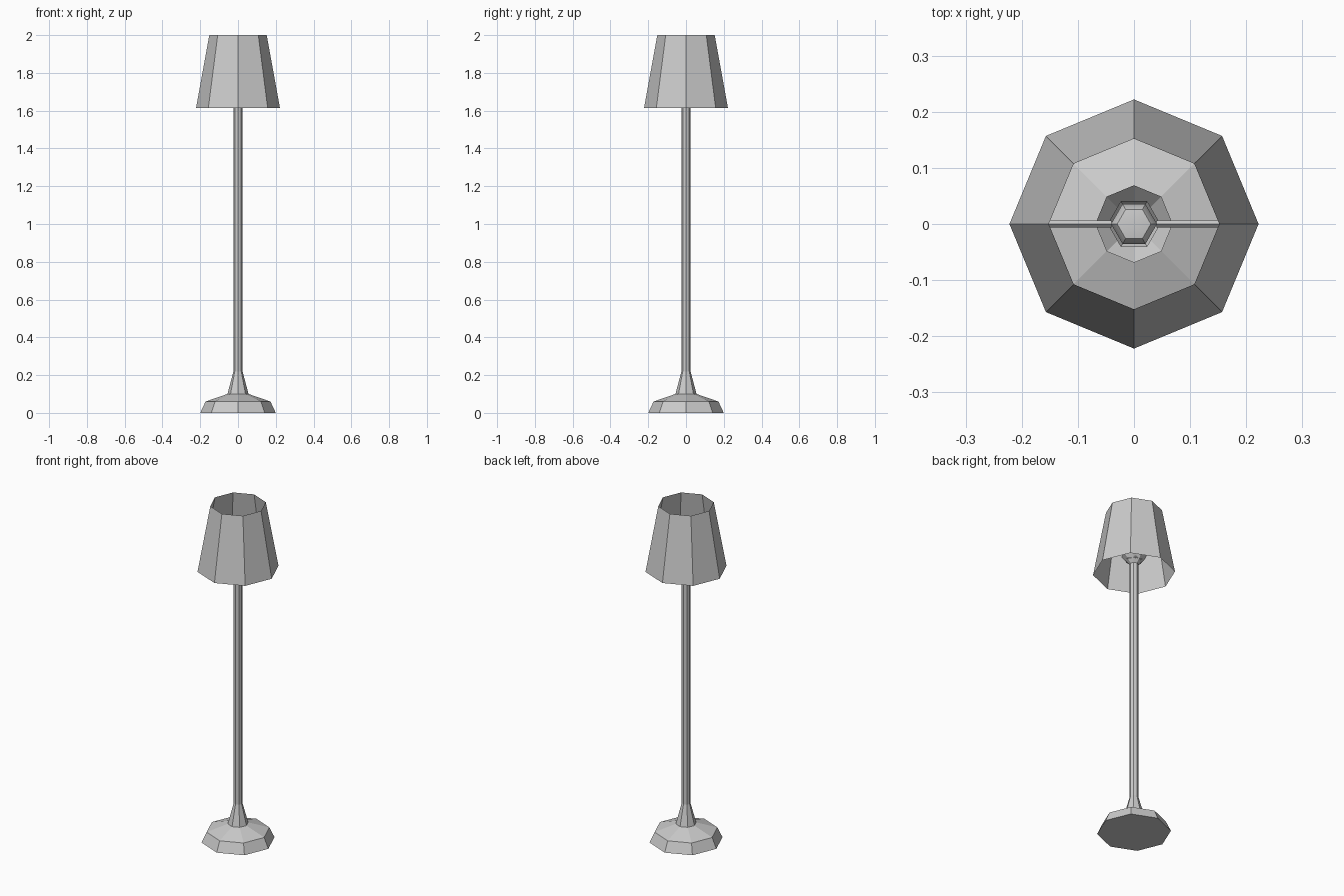
import bpy, bmesh, math
from mathutils import Matrix

cube = bpy.data.objects.get("Cube")
if cube:
    bpy.data.objects.remove(cube, do_unlink=True)

grey = bpy.data.materials.new("grey")
grey.use_nodes = True
colour = (0.6, 0.6, 0.6, 1)
grey.diffuse_color = colour
grey.node_tree.nodes["Principled BSDF"].inputs["Base Color"].default_value = colour


def finish(name, bm, outward=True):
    if outward:
        bmesh.ops.recalc_face_normals(bm, faces=bm.faces[:])
    mesh = bpy.data.meshes.new(name)
    bm.to_mesh(mesh)
    bm.free()
    mesh.materials.append(grey)
    obj = bpy.data.objects.new(name, mesh)
    bpy.context.collection.objects.link(obj)
    return obj


def lathe(name, profile, sides=8, outward=True):
    """Spin a (radius, height) profile, listed bottom to top, around z."""
    bm = bmesh.new()
    rings = []
    for r, z in profile:
        if r == 0:
            rings.append([bm.verts.new((0, 0, z))] * sides)
        else:
            angles = [math.tau * i / sides for i in range(sides)]
            rings.append([bm.verts.new((r * math.cos(a), r * math.sin(a), z)) for a in angles])
    for low, high in zip(rings, rings[1:]):
        for i in range(sides):
            j = (i + 1) % sides
            corners = dict.fromkeys((low[i], low[j], high[j], high[i]))
            bm.faces.new(list(corners))
    return finish(name, bm, outward)


# Weighted foot with tapering neck
lathe("base", [(0, 0), (0.2, 0), (0.172, 0.06), (0.056, 0.1), (0.024, 0.22)])

# Pole
lathe("pole", [(0.024, 0.22), (0.024, 1.68)], outward=False)

# Flared cup holding the bulb
lathe("bulb_cup", [(0.024, 1.67), (0.069, 1.72), (0.04, 1.69), (0, 1.69)], outward=False)

# Six-sided socket and bulb
lathe("bulb_socket", [(0.047, 1.69), (0.047, 1.79), (0.041, 1.78)], 6, outward=False)
bulb = lathe("bulb", [(0, 1.69), (0.041, 1.69), (0.041, 1.85), (0.03, 1.865), (0, 1.87)], 6)

# Open shade, a single thin sheet
lathe("shade", [(0.222, 1.615), (0.152, 2.0)], outward=False)

# Two thin struts joining the socket to the shade
for side, label in ((1, "left"), (-1, "right")):
    bm = bmesh.new()
    turn = Matrix.Translation((side * 0.113, 0, 1.8)) @ Matrix.Rotation(math.pi / 2, 4, "Y")
    bmesh.ops.create_cone(bm, cap_ends=True, segments=4, radius1=0.006, radius2=0.006,
                          depth=0.145, matrix=turn)
    finish(label + "_strut", bm)

# Soft shading on the bulb only
bpy.ops.object.select_all(action="DESELECT")
bulb.select_set(True)
bpy.context.view_layer.objects.active = bulb
bpy.ops.object.shade_smooth_by_angle(angle=math.radians(40))
